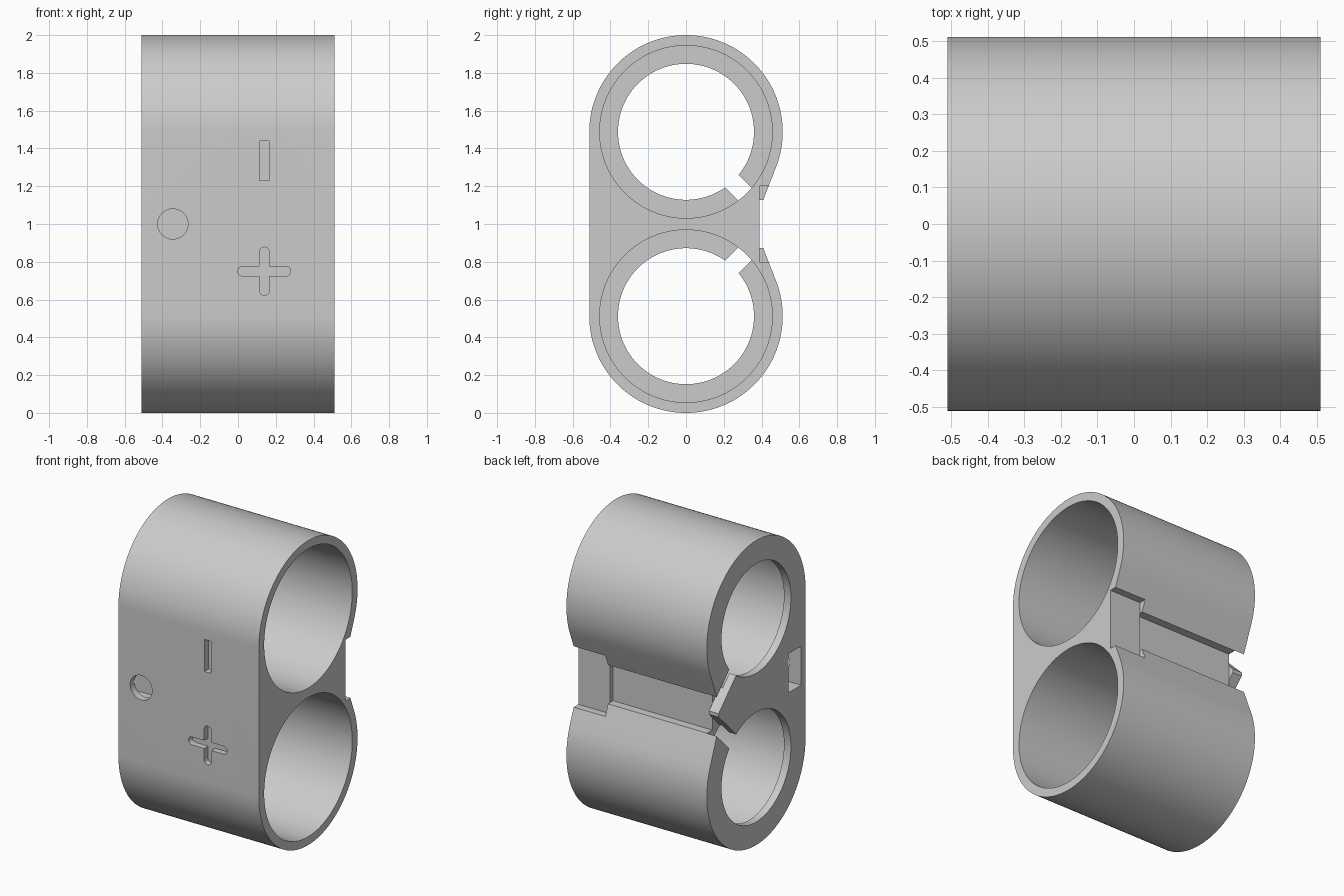
import bpy, bmesh, math

if "Cube" in bpy.data.objects:
    bpy.data.objects.remove(bpy.data.objects["Cube"])

HALF = 0.51              # half length along x
R = 0.512                # outer radius of each barrel
BORE, LIP = 0.457, 0.36  # bore radius and end lip opening radius
ZC = (0.512, 1.488)      # barrel centres

grey = bpy.data.materials.new("plain_grey")
grey.diffuse_color = (0.6, 0.6, 0.6, 1)
grey.use_nodes = True
grey.node_tree.nodes["Principled BSDF"].inputs["Base Color"].default_value = (0.6, 0.6, 0.6, 1)


def prism(name, pts, a, b, axis="x"):
    """Extrude a 2D outline from a to b: (y, z) along x, or (x, z) along y."""
    bm = bmesh.new()
    place = (lambda p, t: (t, p[0], p[1])) if axis == "x" else (lambda p, t: (p[0], t, p[1]))
    face = bm.faces.new([bm.verts.new(place(p, a)) for p in pts])
    ext = bmesh.ops.extrude_face_region(bm, geom=[face])
    shift = (b - a, 0, 0) if axis == "x" else (0, b - a, 0)
    bmesh.ops.translate(bm, vec=shift, verts=[v for v in ext["geom"] if isinstance(v, bmesh.types.BMVert)])
    bmesh.ops.recalc_face_normals(bm, faces=bm.faces)
    mesh = bpy.data.meshes.new(name)
    bm.to_mesh(mesh)
    bm.free()
    obj = bpy.data.objects.new(name, mesh)
    bpy.context.collection.objects.link(obj)
    return obj


def arc(cx, cy, r, a0, a1, n):
    return [(cx + r * math.cos(math.radians(a0 + (a1 - a0) * i / n)),
             cy + r * math.sin(math.radians(a0 + (a1 - a0) * i / n))) for i in range(n + 1)]


def circle(cx, cy, r, n=128):
    return arc(cx, cy, r, 0, 360, n)[:-1]


def rect(x0, x1, z0, z1):
    return [(x0, z0), (x1, z0), (x1, z1), (x0, z1)]


def capsule(cx, cz, length, r, upright):
    """Bar with round ends."""
    d = length / 2 - r
    if upright:
        return arc(cx, cz + d, r, 0, 180, 12) + arc(cx, cz - d, r, 180, 360, 12)
    return arc(cx + d, cz, r, -90, 90, 12) + arc(cx - d, cz, r, 90, 270, 12)


# Twin barrel body: flat front, lips reaching into the gap at the back
upper = [(0.39, 1.128), (0.409, 1.128)] + arc(0, ZC[1], R, -21.5, 180, 90)
lower = [(y, 2 - z) for y, z in reversed(upper)]
body = prism("battery_holder_body", upper + lower, -HALF, HALF)
body.data.materials.append(grey)


def cut(name, pts, a, b, axis="x"):
    """Subtract an extruded outline from the body."""
    cutter = prism(name, pts, a, b, axis)
    cutter.hide_render = True
    mod = body.modifiers.new(name, "BOOLEAN")
    mod.operation, mod.solver, mod.object = "DIFFERENCE", "EXACT", cutter
    bpy.context.view_layer.objects.active = body
    bpy.ops.object.modifier_apply(modifier=name)
    bpy.data.objects.remove(cutter)


# Bores, open at one end and with a narrower lip at the other
for z in ZC:
    cut("bore", circle(0, z, BORE), -HALF + 0.05, 0.7)
    cut("lip_opening", circle(0, z, LIP), -0.7, 0)

# Back channel and the wider recess at the open end
cut("back_channel", rect(0.355, 0.6, 0.872, 1.128), -0.44, 0.28)
cut("wide_recess", rect(0.389, 0.6, 0.8, 1.2), 0.28, 0.7)

# Diagonal slots in the lip wall, leaving a pointed tongue between them
s = math.sqrt(0.5)
slot = [(s * (d + w), ZC[1] - s * (d - w)) for d, w in
        ((0.33, -0.061), (0.66, -0.061), (0.66, 0.036), (0.33, 0.036))]
cut("upper_slot", slot, -0.7, -0.44)
cut("lower_slot", [(y, 2 - z) for y, z in slot], -0.7, -0.44)

# Side pocket with a round hole opening on the front
cut("side_pocket", rect(-0.465, -0.335, 0.872, 1.128), -0.7, -0.25)
cut("front_hole", circle(-0.345, 1.0, 0.08, 48), -0.7, -0.4, "y")

# Engraved polarity marks on the front
cut("minus_mark", rect(0.115, 0.163, 1.23, 1.44), -0.7, -0.472, "y")
cut("plus_upright", capsule(0.139, 0.75, 0.255, 0.026, True), -0.7, -0.472, "y")
cut("plus_bar", capsule(0.139, 0.75, 0.28, 0.026, False), -0.7, -0.472, "y")

# Smooth curved walls, keep edges sharp
bpy.ops.object.select_all(action="DESELECT")
body.select_set(True)
bpy.context.view_layer.objects.active = body
bpy.ops.object.shade_smooth_by_angle(angle=math.radians(30))
